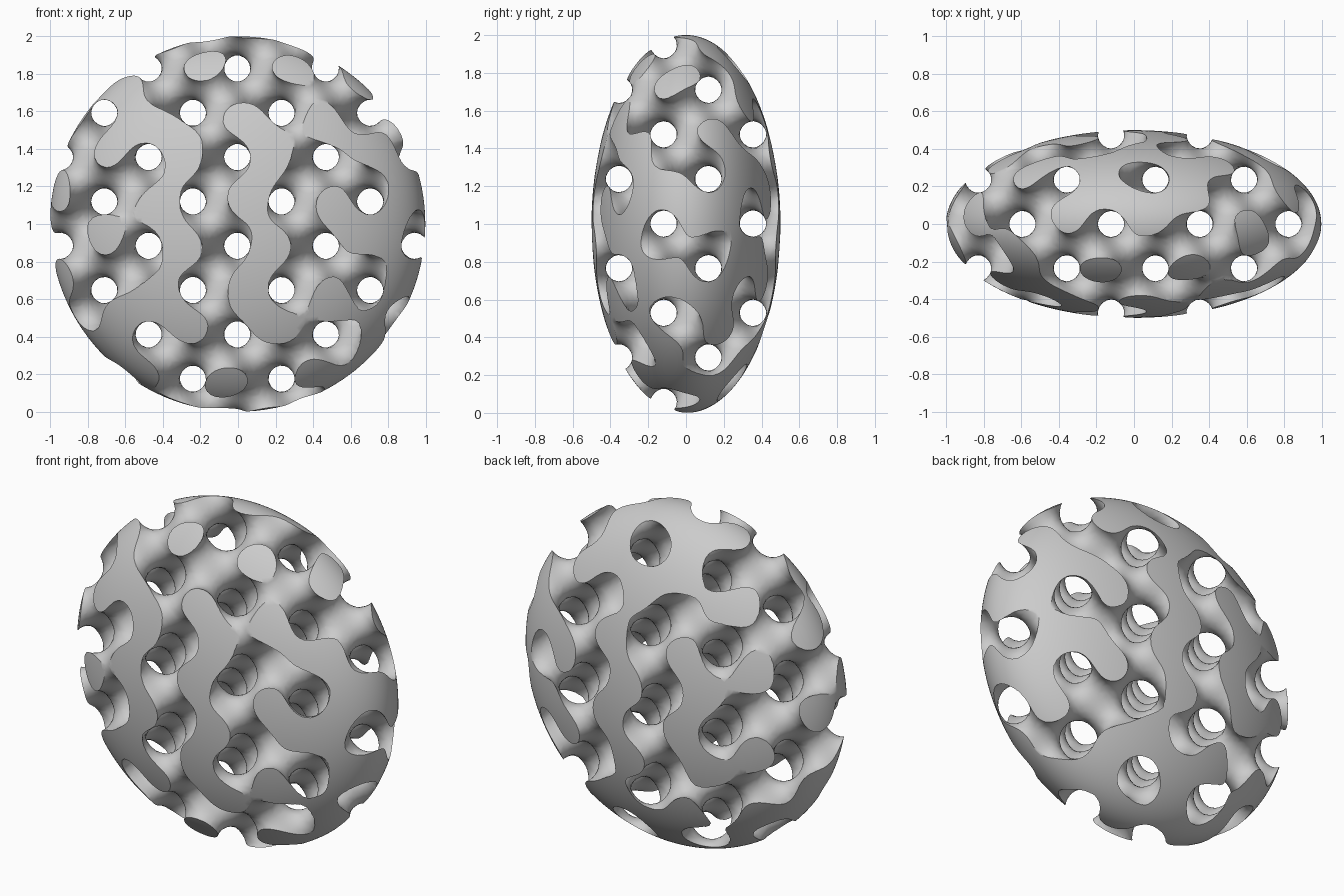
import bpy, bmesh
from math import sin, cos, sqrt, ceil
from mathutils import Vector

if "Cube" in bpy.data.objects:
    bpy.data.objects.remove(bpy.data.objects["Cube"])

K = 13.3            # gyroid frequency (period about 0.47)
T = 0.2             # solid where the gyroid value is above T
H = 0.0265          # sampling step
CENTRE = Vector((-0.002, 0, 1.0))
PHASE = Vector((-0.002, 0, 0.002))   # gyroid origin relative to the ellipsoid centre


def gyroid(p):
    x, y, z = (p - PHASE) * K
    return sin(x) * cos(y) + sin(y) * cos(z) + sin(z) * cos(x)


def gradient(p):
    x, y, z = (p - PHASE) * K
    return K * Vector((cos(x) * cos(y) - sin(z) * sin(x),
                       cos(y) * cos(z) - sin(x) * sin(y),
                       cos(z) * cos(x) - sin(y) * sin(z)))


def rho(p):
    return sqrt(p[0] ** 2 + 4 * p[1] ** 2 + p[2] ** 2)


def new_object(name, bm):
    me = bpy.data.meshes.new(name)
    bm.to_mesh(me)
    bm.free()
    ob = bpy.data.objects.new(name, me)
    bpy.context.collection.objects.link(ob)
    return ob


# Sample the gyroid, capped just outside the ellipsoid
half = (ceil(1.14 / H), ceil(0.60 / H), ceil(1.14 / H))
N = [2 * h + 1 for h in half]
axis = [[(i - half[a]) * H for i in range(N[a])] for a in range(3)]
sn = [[sin(K * (v - PHASE[a])) for v in axis[a]] for a in range(3)]
cs = [[cos(K * (v - PHASE[a])) for v in axis[a]] for a in range(3)]
step = (N[1] * N[2], N[2], 1)
field = []
for i in range(N[0]):
    for j in range(N[1]):
        r2 = axis[0][i] ** 2 + 4 * axis[1][j] ** 2
        a, b, c = sn[0][i] * cs[1][j] - T, sn[1][j], cs[0][i]
        for k in range(N[2]):
            g = a + b * cs[2][k] + sn[2][k] * c
            field.append(min(g, 8 * (1.08 - sqrt(r2 + axis[2][k] ** 2))))

# Surface nets: one vertex per crossed cell, one quad per crossed edge
cells, quads = {}, []
for i in range(1, N[0] - 1):
    for j in range(1, N[1] - 1):
        base = i * step[0] + j * step[1]
        for k in range(1, N[2] - 1):
            n = base + k
            f0 = field[n]
            for a in range(3):
                f1 = field[n + step[a]]
                if (f0 > 0) == (f1 > 0):
                    continue
                q = Vector((axis[0][i], axis[1][j], axis[2][k]))
                q[a] += H * f0 / (f0 - f1)
                sb, sc = step[(a + 1) % 3], step[(a + 2) % 3]
                quad = [n, n - sb, n - sb - sc, n - sc]
                for cell in quad:
                    acc = cells.setdefault(cell, [Vector((0, 0, 0)), 0])
                    acc[0] += q
                    acc[1] += 1
                quads.append(quad if f0 > 0 else quad[::-1])

bm = bmesh.new()
verts = {}
for cell, (total, count) in cells.items():
    p = total / count
    if rho(p) < 1.045:
        for _ in range(2):      # settle onto the exact surface
            d = gradient(p)
            p = p + d * ((T - gyroid(p)) / max(d.length_squared, 1.0))
    verts[cell] = bm.verts.new(p)
for quad in quads:
    bm.faces.new([verts[c] for c in quad])
bmesh.ops.triangulate(bm, faces=bm.faces[:])
lattice = new_object("gyroid_ellipsoid", bm)

# Ellipsoid that trims the lattice
bm = bmesh.new()
bmesh.ops.create_icosphere(bm, subdivisions=6, radius=1.0005)
bmesh.ops.scale(bm, vec=(1, 0.5, 1), verts=bm.verts[:])
trim = new_object("trim_ellipsoid", bm)
trim.hide_render = True

mod = lattice.modifiers.new("trim", 'BOOLEAN')
mod.operation = 'INTERSECT'
mod.object = trim
result = None
for solver in ('MANIFOLD', 'EXACT'):
    mod.solver = solver
    bpy.context.view_layer.update()
    dg = bpy.context.evaluated_depsgraph_get()
    result = bpy.data.meshes.new_from_object(lattice.evaluated_get(dg))
    if len(result.vertices) > 1000 and max(rho(v.co) for v in result.vertices) < 1.02:
        break
lattice.modifiers.clear()
lattice.data = result
bpy.data.objects.remove(trim)

# Place and shade
lattice.location = CENTRE
bpy.ops.object.select_all(action='DESELECT')
lattice.select_set(True)
bpy.context.view_layer.objects.active = lattice
bpy.ops.object.shade_smooth_by_angle(angle=0.6)
